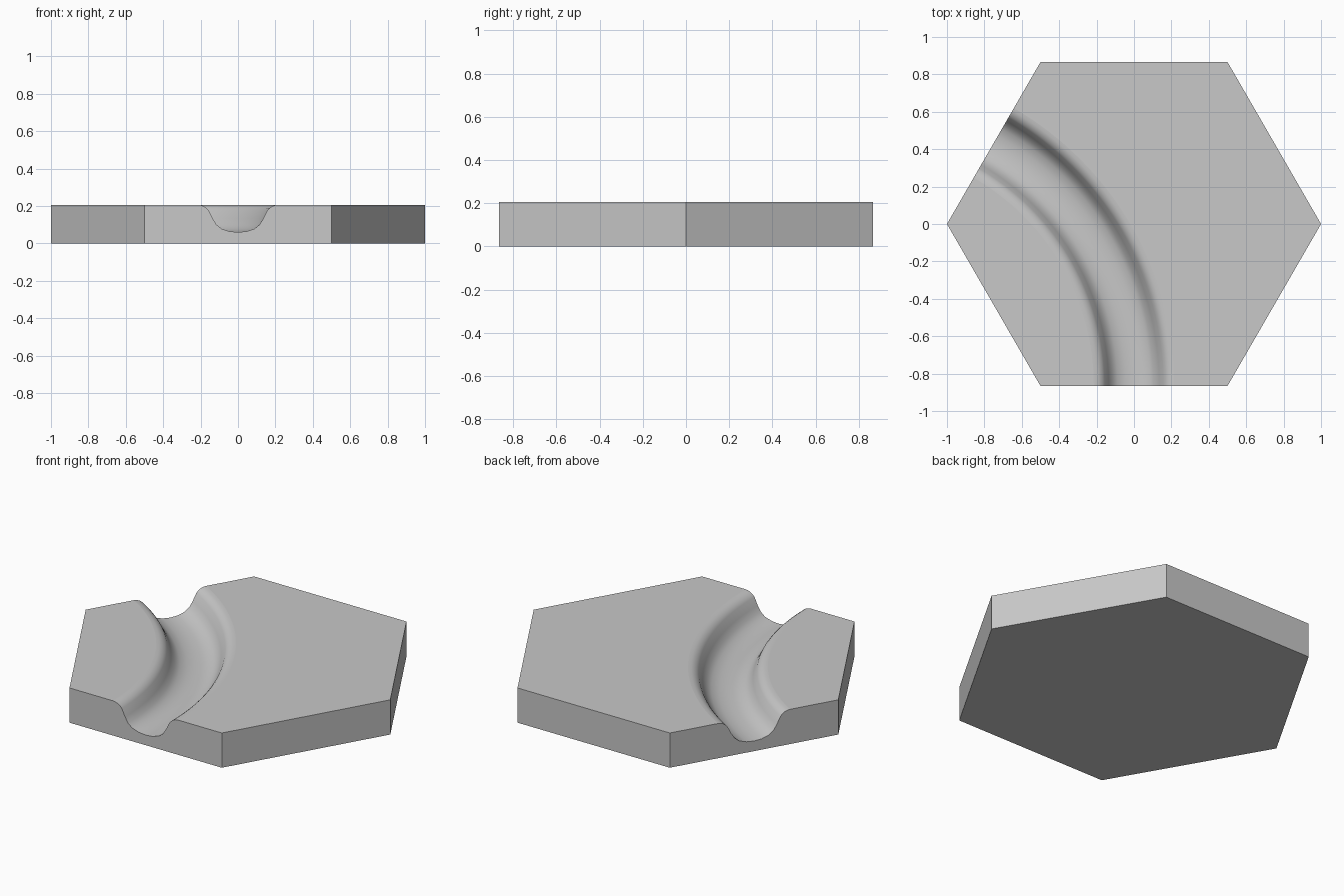
import bpy
import bmesh
import math

cube = bpy.data.objects.get("Cube")
if cube:
    bpy.data.objects.remove(cube, do_unlink=True)

TOP = 0.206
APOTHEM = math.sqrt(3) / 2
RADIUS = 1.5          # centre line of the channel
STEPS = 40            # segments along the bend

# Half cross-section of the channel: distance from centre line, height
half = [(0, 0.06), (0.045, 0.064), (0.088, 0.078), (0.115, 0.1), (0.135, 0.132),
        (0.157, 0.176), (0.168, 0.188), (0.182, 0.198), (0.198, 0.204), (0.215, TOP)]
profile = [(-d, z) for d, z in reversed(half[1:])] + half

bm = bmesh.new()

# Hexagon corners, counter-clockwise from +x
angles = [math.radians(60 * i) for i in range(6)]
low = [bm.verts.new((math.cos(a), math.sin(a), 0)) for a in angles]
high = [bm.verts.new((math.cos(a), math.sin(a), TOP)) for a in angles]

# Channel swept around a point outside the tile, from front to left-back edge
rows = []
for i in range(STEPS + 1):
    a = math.radians(60) * i / STEPS
    rows.append([bm.verts.new((-1.5 + (RADIUS + d) * math.cos(a),
                               -APOTHEM + (RADIUS + d) * math.sin(a), z))
                 for d, z in profile])
for r0, r1 in zip(rows, rows[1:]):
    for j in range(len(profile) - 1):
        face = bm.faces.new((r0[j], r0[j + 1], r1[j + 1], r1[j]))
        face.smooth = True

# Flat top on either side of the channel
bm.faces.new([r[0] for r in rows] + [high[3], high[4]])
bm.faces.new([r[-1] for r in reversed(rows)] + [high[5], high[0], high[1], high[2]])

# Underside and walls; two walls follow the channel cross-section
bm.faces.new(list(reversed(low)))
notches = {4: rows[0], 2: list(reversed(rows[-1]))}
for i in range(6):
    k = (i + 1) % 6
    rim = [high[i]] + notches.get(i, []) + [high[k]]
    bm.faces.new([low[i], low[k]] + list(reversed(rim)))

bmesh.ops.recalc_face_normals(bm, faces=bm.faces)
mesh = bpy.data.meshes.new("hexagon_river_tile")
bm.to_mesh(mesh)
bm.free()
tile = bpy.data.objects.new("hexagon_river_tile", mesh)
bpy.context.collection.objects.link(tile)

# Plain grey
grey = bpy.data.materials.new("light_grey")
grey.use_nodes = True
colour = (0.58, 0.58, 0.58, 1)
grey.diffuse_color = colour
grey.node_tree.nodes["Principled BSDF"].inputs["Base Color"].default_value = colour
mesh.materials.append(grey)
